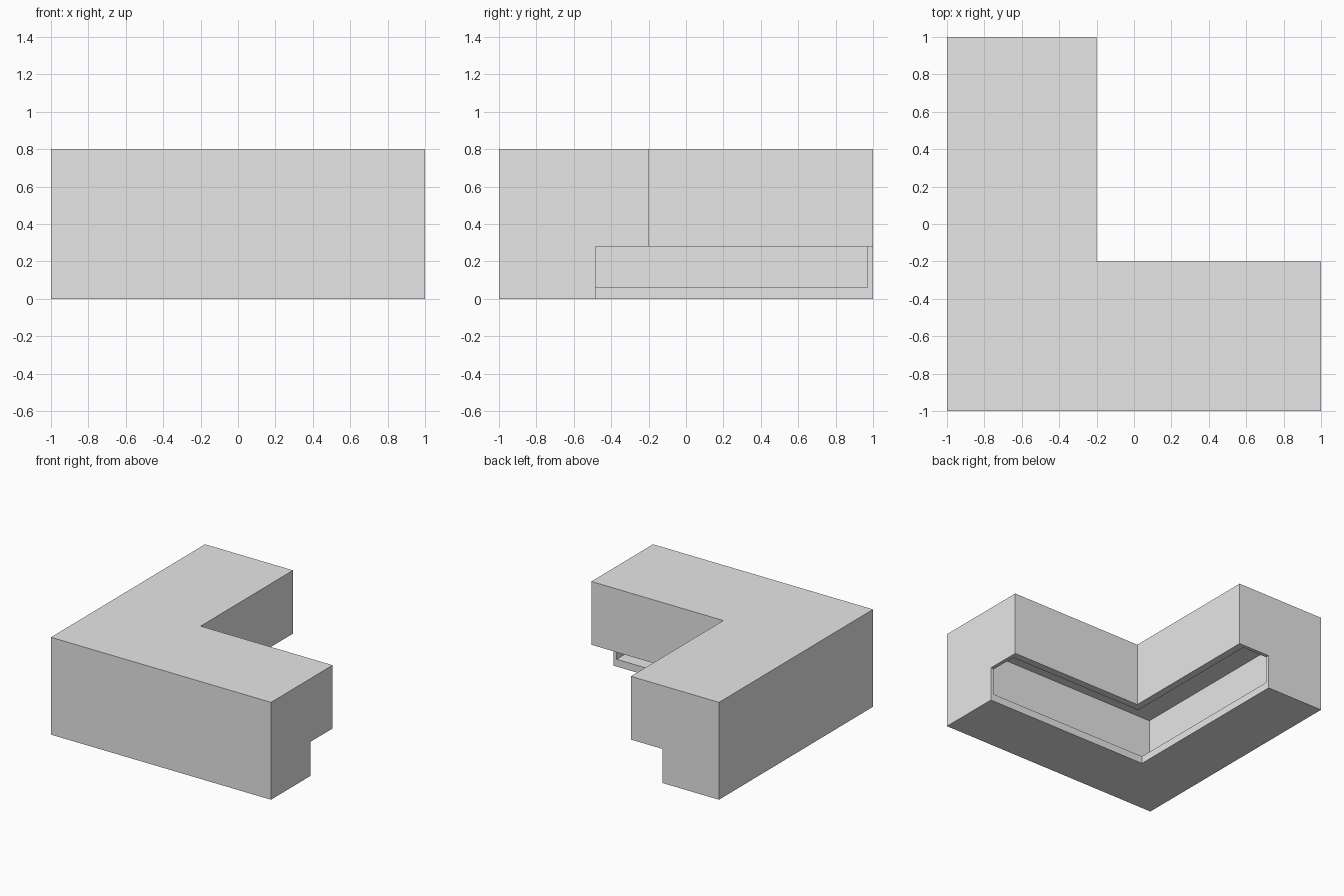
import bpy
import bmesh

# Remove the default cube
cube = bpy.data.objects.get("Cube")
if cube:
    bpy.data.objects.remove(cube, do_unlink=True)

WALL = 0.06      # shell thickness
END = 0.03       # end cap thickness

# Single grey material
grey = bpy.data.materials.new("plain_grey")
grey.use_nodes = True
colour = (0.8, 0.8, 0.8, 1.0)
grey.diffuse_color = colour
grey.node_tree.nodes["Principled BSDF"].inputs["Base Color"].default_value = colour


def corner_sweep(name, profile, reach):
    """Sweep a (depth, height) section along the two outer walls, mitred at the corner."""
    bm = bmesh.new()
    stations = (
        lambda d: (reach, d - 1),     # end of the front arm
        lambda d: (d - 1, d - 1),     # mitred corner
        lambda d: (d - 1, reach),     # end of the side arm
    )
    rings = [[bm.verts.new((*place(d), z)) for d, z in profile] for place in stations]
    n = len(profile)
    for a, b in zip(rings, rings[1:]):
        for i in range(n):
            j = (i + 1) % n
            bm.faces.new((a[i], a[j], b[j], b[i]))
    bm.faces.new(rings[0])
    bm.faces.new(rings[-1])
    bmesh.ops.recalc_face_normals(bm, faces=bm.faces)
    mesh = bpy.data.meshes.new(name)
    bm.to_mesh(mesh)
    bm.free()
    mesh.materials.append(grey)
    obj = bpy.data.objects.new(name, mesh)
    bpy.context.collection.objects.link(obj)
    return obj


# Corner counter with a recessed base
body = corner_sweep("corner_counter", [
    (0, 0), (0.515, 0), (0.515, 0.28), (0.8, 0.28), (0.8, 0.8), (0, 0.8)], 1)

# Hollow interior, open along the recess under the overhang
low, high = WALL, 0.8 - WALL
cavity = corner_sweep("cavity_cutter", [
    (low, low), (high, low), (high, high), (low, high)], 1 - END)
cavity.hide_render = True

cut = body.modifiers.new("hollow", "BOOLEAN")
cut.operation = "DIFFERENCE"
cut.solver = "EXACT"
cut.object = cavity
bpy.context.view_layer.objects.active = body
bpy.ops.object.modifier_apply(modifier=cut.name)
bpy.data.objects.remove(cavity, do_unlink=True)
